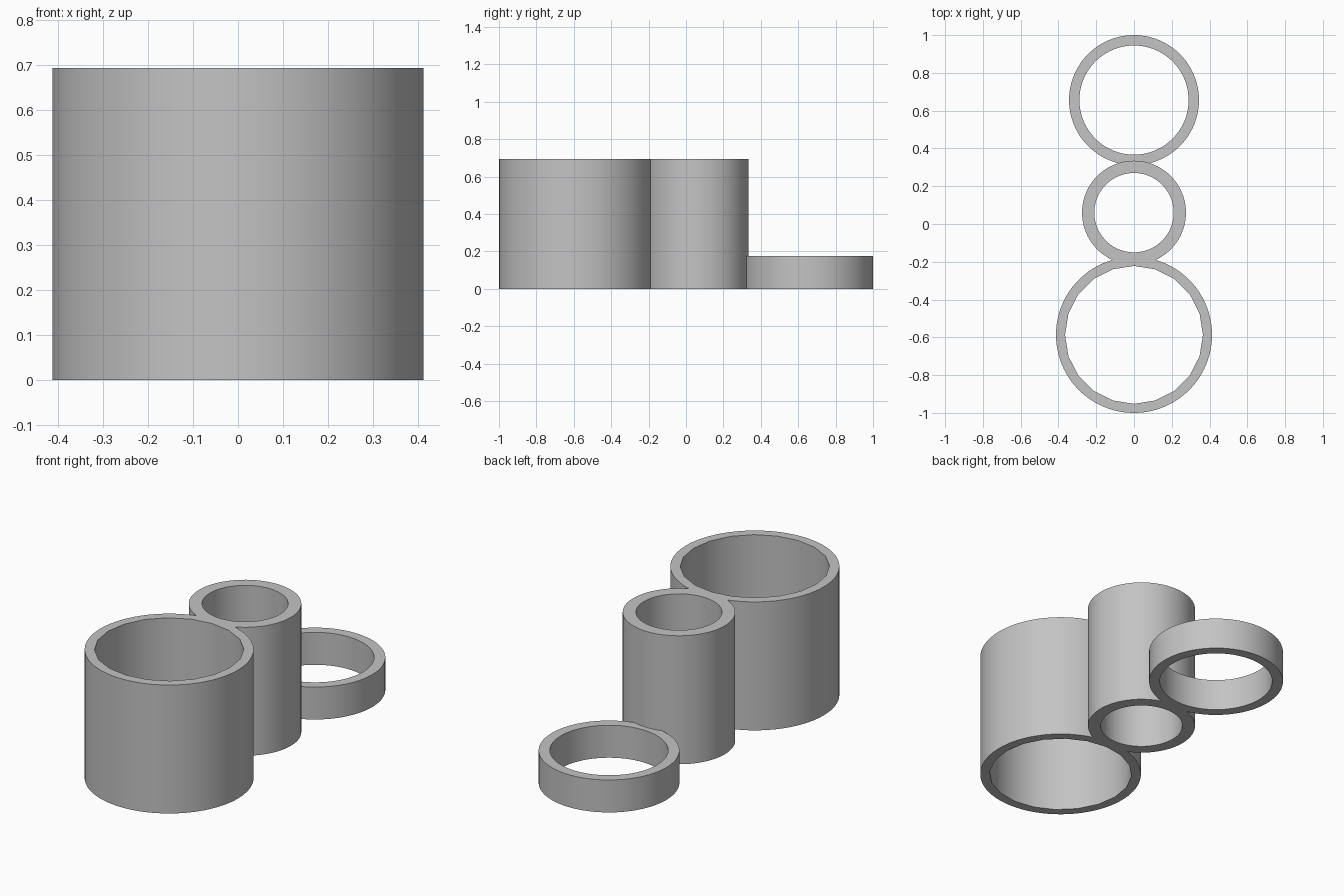
import bpy
import bmesh
from math import cos, sin, tau, radians

cube = bpy.data.objects.get("Cube")
if cube:
    bpy.data.objects.remove(cube, do_unlink=True)

grey = bpy.data.materials.new("plain grey")
grey.use_nodes = True
COLOUR = (0.55, 0.55, 0.55, 1)
grey.diffuse_color = COLOUR
grey.node_tree.nodes["Principled BSDF"].inputs["Base Color"].default_value = COLOUR


def tube(name, y, outer, inner, height, inner_sides=96):
    """Open upright tube: a solid cylinder with a bore cut through it."""
    def cylinder(label, radius, bottom, top, sides):
        bm = bmesh.new()
        ring = [bm.verts.new((radius * sin(tau * i / sides),
                              y - radius * cos(tau * i / sides), bottom))
                for i in range(sides)]
        base = bm.faces.new(ring)
        extruded = bmesh.ops.extrude_face_region(bm, geom=[base], use_keep_orig=True)
        for v in extruded["geom"]:
            if isinstance(v, bmesh.types.BMVert):
                v.co.z = top
        bmesh.ops.recalc_face_normals(bm, faces=bm.faces)
        mesh = bpy.data.meshes.new(label)
        bm.to_mesh(mesh)
        bm.free()
        mesh.materials.append(grey)
        obj = bpy.data.objects.new(label, mesh)
        bpy.context.collection.objects.link(obj)
        return obj

    body = cylinder(name, outer, 0, height, 96)
    bore = cylinder(name + "_bore", inner, -0.1, height + 0.1, inner_sides)
    combine(body, bore, 'DIFFERENCE')
    return body


def combine(target, other, operation):
    """Apply a boolean and discard the second object."""
    mod = target.modifiers.new("combine", 'BOOLEAN')
    mod.operation = operation
    mod.solver = 'EXACT'
    mod.object = other
    bpy.context.view_layer.objects.active = target
    bpy.ops.object.modifier_apply(modifier=mod.name)
    bpy.data.objects.remove(other, do_unlink=True)


# Three touching tubes: large cup, slim holder, low ring
holder = tube("joined_tube_holder", -0.587, 0.413, 0.365, 0.693, inner_sides=20)
combine(holder, tube("slim_tube", 0.06, 0.275, 0.21, 0.693), 'UNION')
combine(holder, tube("low_ring", 0.656, 0.344, 0.289, 0.175), 'UNION')

bpy.ops.object.select_all(action='DESELECT')
holder.select_set(True)
bpy.context.view_layer.objects.active = holder
bpy.ops.object.shade_smooth_by_angle(angle=radians(30))
